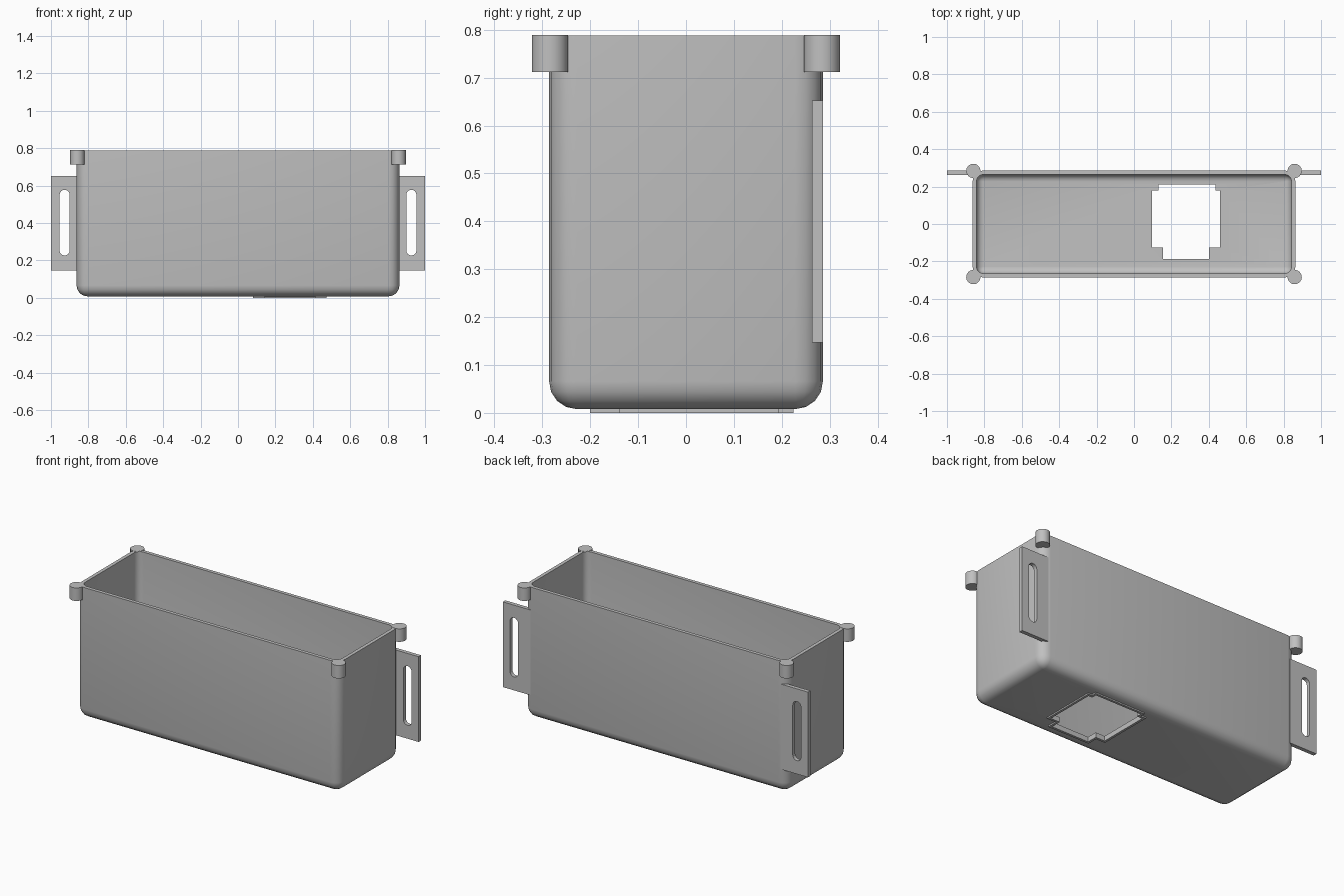
import bpy, bmesh, math

if "Cube" in bpy.data.objects:
    bpy.data.objects.remove(bpy.data.objects["Cube"])

grey = bpy.data.materials.new("light grey")
grey.diffuse_color = (0.53, 0.53, 0.53, 1)
grey.use_nodes = True
grey.node_tree.nodes["Principled BSDF"].inputs["Base Color"].default_value = grey.diffuse_color


def finish(name, bm):
    bmesh.ops.recalc_face_normals(bm, faces=bm.faces[:])
    me = bpy.data.meshes.new(name)
    bm.to_mesh(me)
    bm.free()
    me.materials.append(grey)
    ob = bpy.data.objects.new(name, me)
    bpy.context.collection.objects.link(ob)
    return ob


def prism(name, pts, lo, hi, axis="z"):
    """Extrude a closed outline along z, or an x-z outline along y."""
    bm = bmesh.new()
    place = (lambda p, h: (p[0], p[1], h)) if axis == "z" else (lambda p, h: (p[0], h, p[1]))
    a = [bm.verts.new(place(p, lo)) for p in pts]
    b = [bm.verts.new(place(p, hi)) for p in pts]
    bm.faces.new(a)
    bm.faces.new(b[::-1])
    n = len(pts)
    for i in range(n):
        j = (i + 1) % n
        bm.faces.new((a[i], a[j], b[j], b[i]))
    return finish(name, bm)


def cut(ob, cutter):
    m = ob.modifiers.new("cut", "BOOLEAN")
    m.operation = "DIFFERENCE"
    m.solver = "EXACT"
    m.object = cutter
    cutter.hide_render = True
    cutter.hide_viewport = True


def smooth(ob):
    bpy.ops.object.select_all(action="DESELECT")
    ob.select_set(True)
    bpy.context.view_layer.objects.active = ob
    bpy.ops.object.shade_smooth_by_angle(angle=math.radians(30))


SEG, HX, HY, TOP, BASE = 4, 0.863, 0.286, 0.788, 0.008
R, WALL = 0.058, 0.021


def ring(bm, hx, hy, r, z):
    """Rounded rectangle of verts at height z."""
    out = []
    for k, (sx, sy) in enumerate(((1, 1), (-1, 1), (-1, -1), (1, -1))):
        for i in range(SEG + 1):
            a = math.pi / 2 * (k + i / SEG)
            out.append(bm.verts.new((sx * (hx - r) + r * math.cos(a),
                                     sy * (hy - r) + r * math.sin(a), z)))
    return out


# Open box: outer shell up from the floor, over the rim, then down the inside
bm = bmesh.new()
rings = []
for inset, up in ((0, False), (WALL, True)):
    r = R - inset
    part = []
    for i in range(SEG + 1):
        a = math.pi / 2 * i / SEG
        d = min(r * (1 - math.sin(a)), r - 0.001)
        part.append(ring(bm, HX - inset - d, HY - inset - d, r - d,
                         BASE + inset + r * (1 - math.cos(a))))
    part.append(ring(bm, HX - inset, HY - inset, r, TOP))
    rings += part[::-1] if up else part
for lo, hi in zip(rings, rings[1:]):
    n = len(lo)
    for i in range(n):
        j = (i + 1) % n
        bm.faces.new((lo[i], lo[j], hi[j], hi[i]))
bm.faces.new(rings[0])
bm.faces.new(rings[-1])
box = finish("box", bm)


# Stepped floor opening and the thin lip below it
def opening(o):
    return [(0.13 - o, 0.21 + o), (0.13 - o, 0.18 + o), (0.095 - o, 0.18 + o),
            (0.095 - o, -0.125 - o), (0.155 - o, -0.125 - o), (0.155 - o, -0.187 - o),
            (0.4 + o, -0.187 - o), (0.4 + o, -0.125 - o), (0.46 + o, -0.125 - o),
            (0.46 + o, 0.18 + o), (0.435 + o, 0.18 + o), (0.435 + o, 0.21 + o)]


floor_cutter = prism("floor_cutter", opening(0), -0.05, 0.1)
lip = prism("floor_lip", opening(0.014), 0, 0.012)
cut(box, floor_cutter)
cut(lip, floor_cutter)
smooth(box)

# Mounting ears with rounded slots, level with the back wall
for s, side in ((-1, "left"), (1, "right")):
    ear = prism(side + "_ear", [(s * x, z) for x, z in
                ((0.82, 0.147), (1, 0.147), (1, 0.652), (0.82, 0.652))], 0.263, 0.286, "y")
    slot = []
    for i in range(18):
        a = math.pi * (i if i < 9 else i - 1) / 8
        if i >= 9:
            a = math.pi + math.pi * (i - 9) / 8
        slot.append((s * (0.927 + 0.027 * math.cos(a)),
                     (0.55 if i < 9 else 0.253) + 0.027 * math.sin(a)))
    cut(ear, prism(side + "_slot_cutter", slot, 0.2, 0.35, "y"))

# Corner posts at the rim
for sx in (-1, 1):
    for sy in (-1, 1):
        post = prism("corner_post", [(sx * 0.859 + 0.038 * math.cos(math.tau * i / 32),
                                      sy * 0.284 + 0.038 * math.sin(math.tau * i / 32))
                                     for i in range(32)], 0.712, TOP + 0.001)
        smooth(post)
